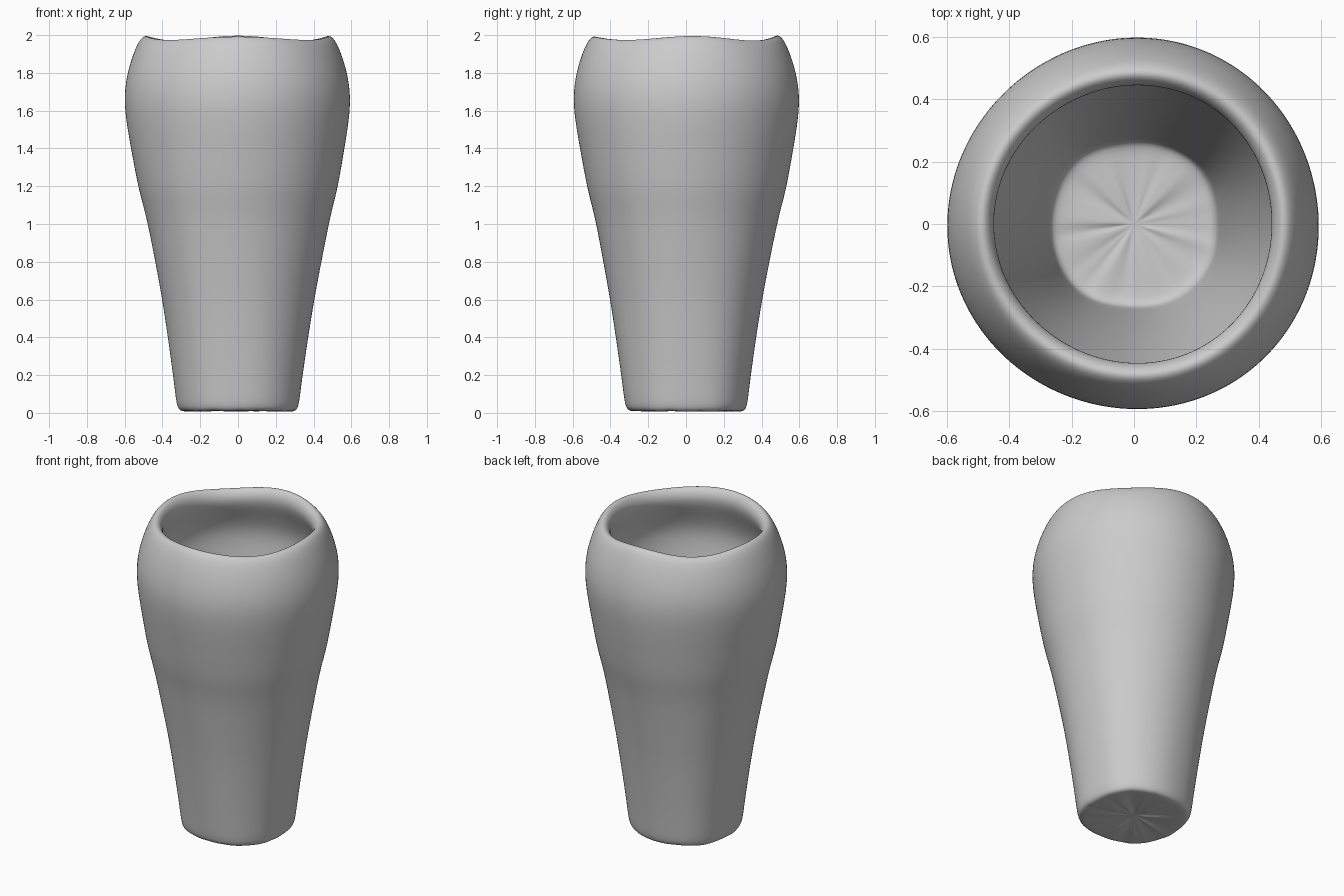
import bpy
import bmesh
import random
from math import cos, sin, pi

random.seed(4)
SEGMENTS = 48

cube = bpy.data.objects.get("Cube")
if cube:
    bpy.data.objects.remove(cube)

# Grey clay
clay = bpy.data.materials.new("grey clay")
clay.use_nodes = True
colour = (0.6, 0.6, 0.6, 1)
clay.diffuse_color = colour
clay.node_tree.nodes["Principled BSDF"].inputs["Base Color"].default_value = colour

# Radius and height, from the underside up the outer wall, over the lip and down inside
profile = [
    (0.08, 0.018), (0.18, 0.012), (0.27, 0.009), (0.31, 0.009), (0.328, 0.03),
    (0.337, 0.09), (0.35, 0.2), (0.378, 0.4), (0.408, 0.6), (0.445, 0.8),
    (0.483, 1.0), (0.507, 1.1), (0.533, 1.2), (0.567, 1.4), (0.592, 1.55),
    (0.602, 1.68), (0.583, 1.8), (0.55, 1.9), (0.519, 1.965), (0.489, 1.99),
    (0.462, 1.975), (0.443, 1.935), (0.45, 1.88), (0.49, 1.8), (0.54, 1.68),
    (0.53, 1.55), (0.505, 1.4), (0.47, 1.2), (0.425, 1.0), (0.345, 0.6),
    (0.29, 0.2), (0.278, 0.1), (0.265, 0.068), (0.18, 0.066), (0.08, 0.064),
]

# Irregular folds gathered toward the middle of the base
folds = [random.uniform(-1, 1) for _ in range(SEGMENTS)]


def shape_point(radius, height, i):
    """Hand-formed wobble: squarish foot, round shoulder, wavy lip."""
    a = 2 * pi * i / SEGMENTS
    foot = max(0, 1 - height / 1.5)
    r = radius * (1 - foot * (0.022 * cos(4 * a) + 0.006 * sin(7 * a + 1)))
    r += 0.004 * sin(3 * a + 2.5 * height) * min(1, height)
    lip = max(0, (height - 1.7) / 0.3)
    z = height + lip * (0.012 * cos(4 * a) + 0.003 * sin(5 * a))
    if height < 0.07:
        z += folds[i] * (0.006 if radius < 0.2 else 0.003)
    return r * cos(a), r * sin(a), z


# Vase wall, base and hollow as one closed surface
bm = bmesh.new()
rings = [[bm.verts.new(shape_point(r, z, i)) for i in range(SEGMENTS)]
         for r, z in profile]
for low, high in zip(rings, rings[1:]):
    for i in range(SEGMENTS):
        j = (i + 1) % SEGMENTS
        bm.faces.new((low[i], low[j], high[j], high[i]))
for ring, height in ((rings[0], 0.022), (rings[-1], 0.06)):
    centre = bm.verts.new((0, 0, height))
    for i in range(SEGMENTS):
        bm.faces.new((ring[i], ring[(i + 1) % SEGMENTS], centre))
bmesh.ops.recalc_face_normals(bm, faces=bm.faces)
for face in bm.faces:
    face.smooth = True

mesh = bpy.data.meshes.new("vase")
bm.to_mesh(mesh)
bm.free()
mesh.materials.append(clay)
vase = bpy.data.objects.new("vase", mesh)
bpy.context.collection.objects.link(vase)

# Soft rounded surface
soft = vase.modifiers.new("soft surface", 'SUBSURF')
soft.levels = soft.render_levels = 2
